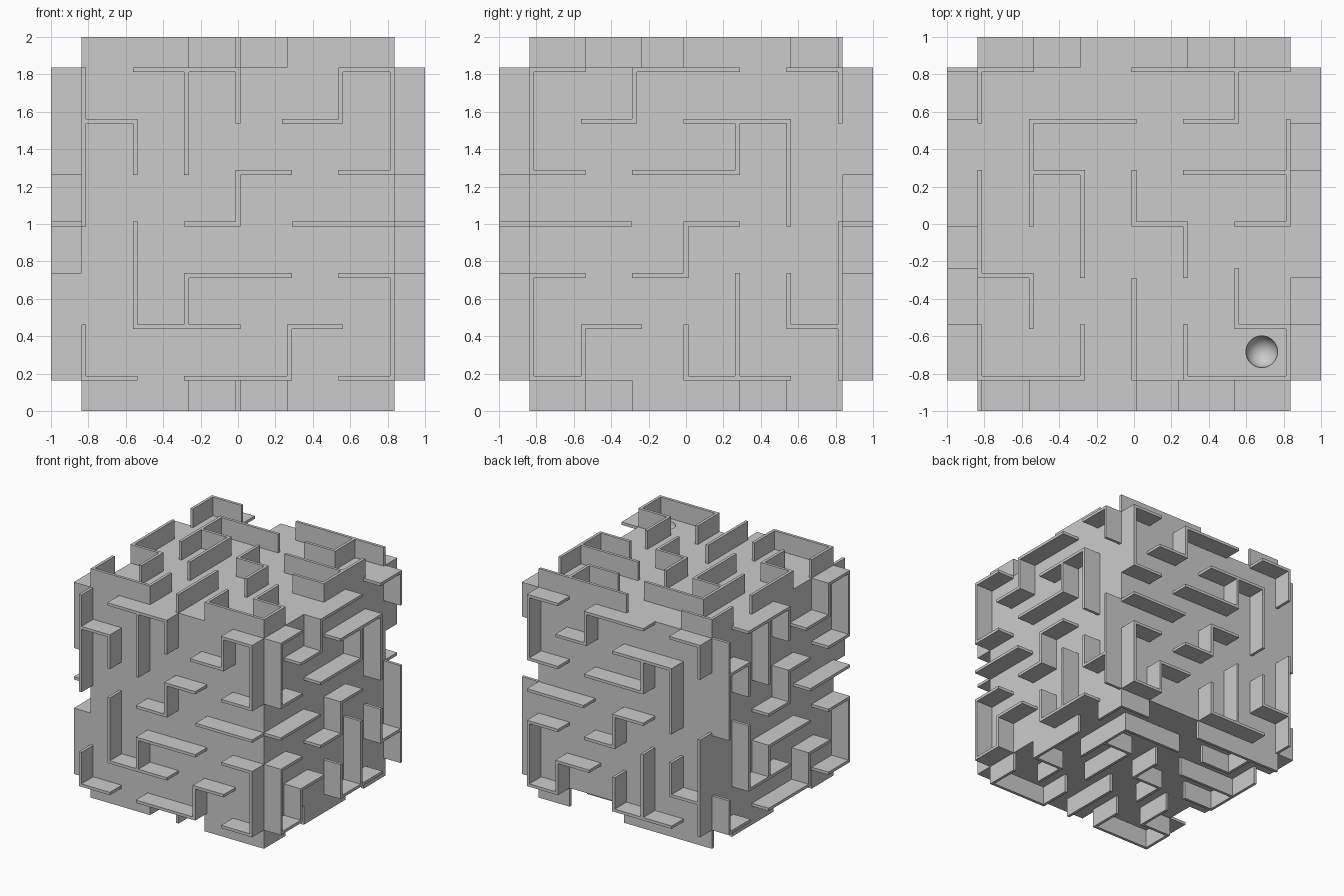
import bpy, bmesh
from mathutils import Vector, Matrix

if "Cube" in bpy.data.objects:
    bpy.data.objects.remove(bpy.data.objects["Cube"])

PITCH, HALF_T = 0.275, 0.0125      # maze grid step, half wall thickness
CORE, OUT = 0.8375, 1.0            # core half size, wall top distance
CENTRE = Vector((0, 0, 1))

# One maze pattern shared by all six faces: wall runs (u0, v0, u1, v1) in grid steps
WALLS = [
    (-3, 3, -2, 3), (-3, 1, -3, 3), (-3, 1, -2, 1),
    (-2, 2, -1, 2), (-1, 2, -1, 3), (-1, 3, 1, 3),
    (2, 3, 3, 3), (3, 2, 3, 3),
    (0, 2, 2, 2), (1, 1, 1, 2), (-1, 1, 1, 1), (2, 0, 2, 2),
    (-3, 0, -1.1, 0), (0, 0, 1, 0), (0, -1, 0, 0), (-1, -1, 0, -1),
    (-3, -1, -2, -1), (-3, -3, -3, -1), (-3, -3, -2, -3),
    (-2, -3, -2, -2), (-2, -2, -0.9, -2),
    (0, -3, 2, -3), (0, -3, 0, -2), (1, -3, 1, -1),
    (2, -2, 2, -1), (2, -2, 3, -2), (3, -3, 3, 0),
]


def finish(name, bm):
    me = bpy.data.meshes.new(name)
    bm.to_mesh(me)
    bm.free()
    ob = bpy.data.objects.new(name, me)
    bpy.context.collection.objects.link(ob)
    return ob


def add_box(bm, lo, hi, m):
    lo, hi = Vector(lo), Vector(hi)
    size = hi - lo
    bmesh.ops.create_cube(bm, size=1, matrix=m @ Matrix.Translation((lo + hi) / 2)
                          @ Matrix.Diagonal((*size, 1)))


def face_walls(name, normal, u_axis):
    n, u = Vector(normal), Vector(u_axis)
    m = Matrix((u, n.cross(u), n)).transposed().to_4x4()
    m.translation = CENTRE
    bm = bmesh.new()
    for u0, v0, u1, v1 in WALLS:
        add_box(bm, (u0 * PITCH - HALF_T, v0 * PITCH - HALF_T, CORE),
                (u1 * PITCH + HALF_T, v1 * PITCH + HALF_T, OUT), m)
    finish(name, bm)


# Solid core
bm = bmesh.new()
add_box(bm, (-CORE,) * 3, (CORE,) * 3, Matrix.Translation(CENTRE))
core = finish("maze_core", bm)

# Round ball socket sunk into the top corner cell
bm = bmesh.new()
bmesh.ops.create_uvsphere(bm, u_segments=32, v_segments=16, radius=0.085,
                          matrix=Matrix.Translation((0.683, -0.683, 1 + CORE)))
cutter = finish("socket_cutter", bm)
cutter.hide_render = True
mod = core.modifiers.new("socket", 'BOOLEAN')
mod.operation, mod.solver, mod.object = 'DIFFERENCE', 'EXACT', cutter
bpy.context.view_layer.objects.active = core
core.select_set(True)
bpy.ops.object.modifier_apply(modifier=mod.name)
bpy.data.objects.remove(cutter)
bpy.ops.object.shade_smooth_by_angle()

# Maze walls on the six faces: the pattern turns around the y axis, plus front and back
face_walls("right_walls", (1, 0, 0), (0, 1, 0))
face_walls("top_walls", (0, 0, 1), (0, 1, 0))
face_walls("left_walls", (-1, 0, 0), (0, 1, 0))
face_walls("bottom_walls", (0, 0, -1), (0, 1, 0))
face_walls("front_walls", (0, -1, 0), (-1, 0, 0))
face_walls("back_walls", (0, 1, 0), (-1, 0, 0))
